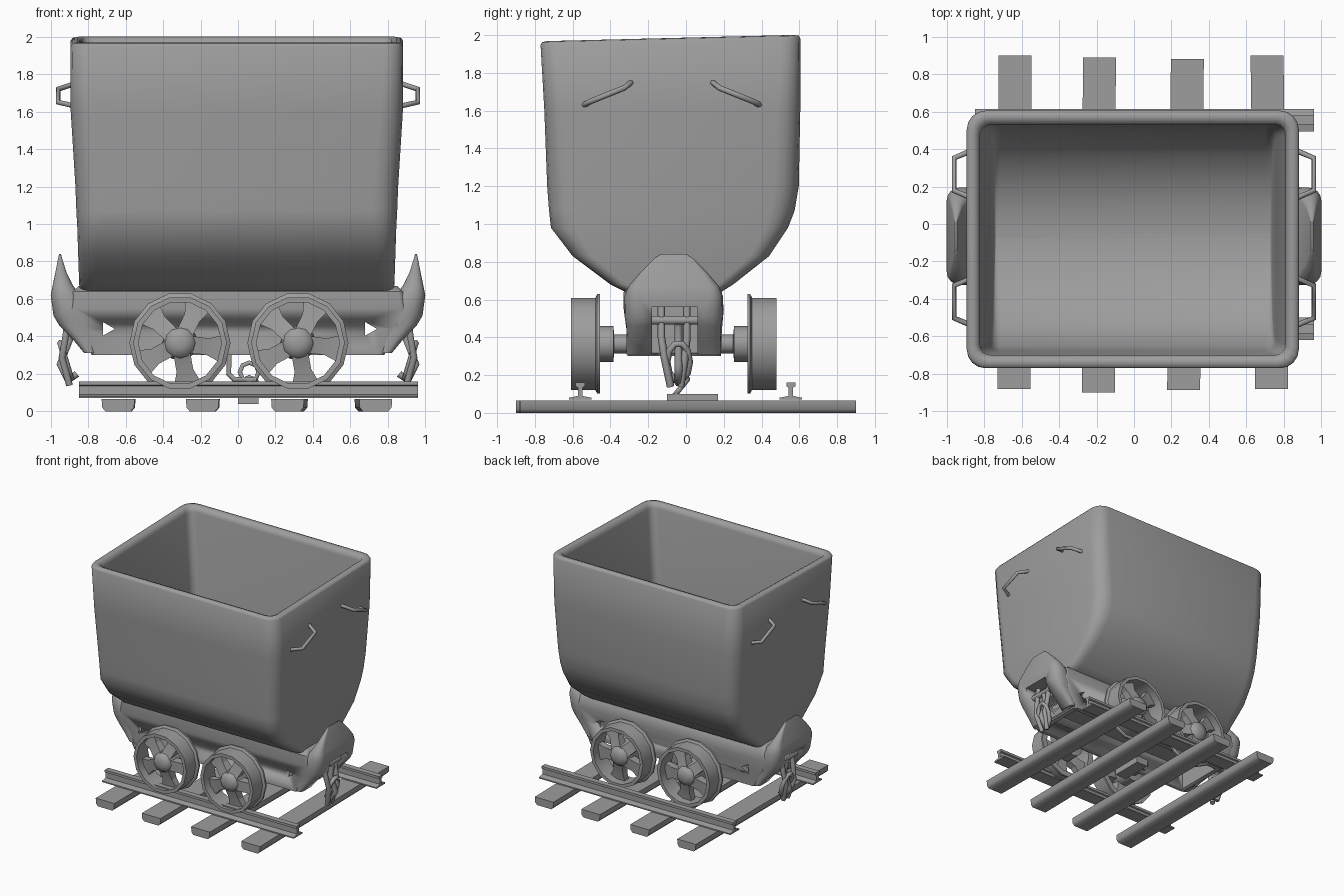
import bpy, bmesh, math
from math import pi, cos, sin
from mathutils import Vector, Matrix

cube = bpy.data.objects.get("Cube")
if cube:
    bpy.data.objects.remove(cube)

GREY = (0.34, 0.34, 0.34, 1)
steel = bpy.data.materials.new("dull grey")
steel.use_nodes = True
steel.diffuse_color = GREY
steel.node_tree.nodes["Principled BSDF"].inputs["Base Color"].default_value = GREY
MID_Y = -0.065
WHEEL_X = (-0.31, 0.32)


def finish(name, bm, angle=45):
    bmesh.ops.recalc_face_normals(bm, faces=bm.faces)
    mesh = bpy.data.meshes.new(name)
    bm.to_mesh(mesh)
    bm.free()
    mesh.materials.append(steel)
    ob = bpy.data.objects.new(name, mesh)
    bpy.context.collection.objects.link(ob)
    bpy.ops.object.select_all(action='DESELECT')
    ob.select_set(True)
    bpy.context.view_layer.objects.active = ob
    bpy.ops.object.shade_smooth_by_angle(angle=math.radians(angle))
    return ob


def bridge(bm, rings, loop=False):
    """Join rings of vertices with quads."""
    n = len(rings[0])
    pairs = list(zip(rings, rings[1:])) + ([(rings[-1], rings[0])] if loop else [])
    for a, b in pairs:
        for i in range(n):
            bm.faces.new((a[i], a[(i + 1) % n], b[(i + 1) % n], b[i]))
    if not loop:
        bm.faces.new(rings[0])
        bm.faces.new(rings[-1])


def loft(name, levels, tilt=0, angle=45):
    """Stack rounded rectangles given as (z, x0, x1, y0, y1, radius)."""
    bm = bmesh.new()
    rings = []
    for z, x0, x1, y0, y1, r in levels:
        ring = []
        corners = ((x1 - r, y1 - r), (x0 + r, y1 - r), (x0 + r, y0 + r), (x1 - r, y0 + r))
        for c, (cx, cy) in enumerate(corners):
            for k in range(5):
                a = (c + k / 4) * pi / 2
                x, y = cx + r * cos(a), cy + r * sin(a)
                lift = tilt * (y - MID_Y) if z > 1.8 else 0
                ring.append(bm.verts.new((x, y, z + lift)))
        rings.append(ring)
    bridge(bm, rings)
    return finish(name, bm, angle)


def lathe(bm, profile, segments, centre, loop=False):
    """Spin (radius, y) points about a y axis through centre."""
    rings = [[bm.verts.new(Vector(centre) + Vector((r * cos(2 * pi * i / segments), y,
              r * sin(2 * pi * i / segments)))) for i in range(segments)] for r, y in profile]
    bridge(bm, rings, loop)


def tube(name, points, radius, closed=False):
    curve = bpy.data.curves.new(name, 'CURVE')
    curve.dimensions = '3D'
    curve.bevel_depth = radius
    curve.bevel_resolution = 1
    curve.use_fill_caps = True
    spline = curve.splines.new('POLY')
    spline.points.add(len(points) - 1)
    for p, co in zip(spline.points, points):
        p.co = (*co, 1)
    spline.use_cyclic_u = closed
    curve.materials.append(steel)
    ob = bpy.data.objects.new(name, curve)
    bpy.context.collection.objects.link(ob)


def box(name, lo, hi):
    bm = bmesh.new()
    lo, hi = Vector(lo), Vector(hi)
    bmesh.ops.create_cube(bm, size=1, matrix=Matrix.Translation((lo + hi) / 2)
                          @ Matrix.Diagonal((*(hi - lo), 1)))
    return finish(name, bm)


def cut(target, cutter):
    mod = target.modifiers.new("cut", 'BOOLEAN')
    mod.object = cutter
    mod.operation = 'DIFFERENCE'
    mod.solver = 'EXACT'
    bpy.ops.object.select_all(action='DESELECT')
    bpy.context.view_layer.objects.active = target
    target.select_set(True)
    bpy.ops.object.modifier_apply(modifier=mod.name)
    bpy.data.objects.remove(cutter)


# Bin: outer wall from the bottom up, over the rolled rim, then down inside
bin_rows = [(0.63, 0.84, -0.30, 0.17, 0.06), (0.68, 0.845, -0.40, 0.25, 0.08),
            (0.83, 0.85, -0.60, 0.44, 0.10), (0.98, 0.855, -0.715, 0.54, 0.12),
            (1.07, 0.86, -0.725, 0.575, 0.13), (1.20, 0.865, -0.735, 0.597, 0.13),
            (1.60, 0.89, -0.75, 0.605, 0.12),
            (1.965, 0.89, -0.77, 0.605, 0.10), (1.98, 0.88, -0.762, 0.598, 0.10),
            (1.985, 0.855, -0.735, 0.57, 0.08), (1.975, 0.83, -0.71, 0.54, 0.06),
            (1.94, 0.82, -0.70, 0.53, 0.06), (1.20, 0.77, -0.68, 0.52, 0.06),
            (1.02, 0.76, -0.65, 0.48, 0.05), (0.86, 0.75, -0.53, 0.37, 0.04),
            (0.76, 0.745, -0.36, 0.21, 0.03), (0.71, 0.74, -0.20, 0.07, 0.02),
            (0.70, 0.735, -0.08, -0.05, 0.01)]
loft("bin", [(z, -x - 0.003, x - 0.01, a, b, r) for z, x, a, b, r in bin_rows], 0.025, 60)

# Chassis: tapered trough, hollow underneath, with small triangular side holes
chassis_rows = [(0.30, 0.78, -0.31, 0.185), (0.44, 0.86, -0.315, 0.19),
                (0.55, 0.90, -0.33, 0.20), (0.64, 0.88, -0.33, 0.19), (0.67, 0.85, -0.29, 0.16)]
chassis = loft("chassis", [(z, -x, x, a, b, 0.03) for z, x, a, b in chassis_rows])
cut(chassis, box("hollow_cutter", (-0.74, -0.27, 0.2), (0.74, 0.145, 0.5)))
for sx in (-1, 1):
    bm = bmesh.new()
    lathe(bm, [(0.042, -0.5), (0.042, 0.5)], 3, (sx * 0.7, 0, 0.44))
    cut(chassis, finish("hole_cutter", bm))

# End bumpers: rounded shells narrowing to a blunt crest, with a pocket for the coupling
bumper_rows = [(0.31, 0.25, 0.76, 0.82, 0.03), (0.37, 0.25, 0.76, 0.87, 0.04),
               (0.46, 0.25, 0.77, 0.955, 0.06), (0.51, 0.26, 0.78, 0.985, 0.08),
               (0.62, 0.26, 0.84, 1.0, 0.07), (0.67, 0.24, 0.88, 0.99, 0.05),
               (0.74, 0.18, 0.915, 0.975, 0.028), (0.82, 0.10, 0.94, 0.96, 0.009),
               (0.84, 0.07, 0.945, 0.955, 0.004)]
for sx, side in ((-1, "right"), (1, "left")):
    bumper = loft(side + "_bumper", [(z, min(sx * a, sx * b), max(sx * a, sx * b),
                                      MID_Y - w, MID_Y + w, r) for z, w, a, b, r in bumper_rows])
    for part in (bumper, chassis):
        xs = sorted((sx * 0.79, sx * 1.1))
        cut(part, box("pocket_cutter", (xs[0], -0.18, 0.2), (xs[1], 0.06, 0.56)))

    # Coupling links hanging beneath each bumper
    for k, y in enumerate((-0.13, 0.005)):
        tube(f"{side}_coupling_bar_{k}", [(sx * 0.90, y, 0.57), (sx * 0.92, y, 0.40),
             (sx * 0.94, y * 0.8 - 0.01, 0.29), (sx * 0.90, y * 0.4 - 0.03, 0.14)], 0.02)
    tube(side + "_coupling_pin", [(sx * 0.91, -0.19, 0.49), (sx * 0.91, 0.07, 0.49)], 0.025)
    tube(side + "_coupling_loop", [(sx * (0.92 + 0.03 * sin(a)), -0.04 + 0.06 * cos(a),
         0.27 + 0.10 * sin(a)) for a in [i * pi / 5 for i in range(10)]], 0.018, True)
    tube(side + "_coupling_hook", [(sx * 0.92, -0.04, 0.47), (sx * 0.90, -0.04, 0.38),
         (sx * 0.95, -0.04, 0.25), (sx * 0.91, -0.04, 0.16), (sx * 0.86, -0.04, 0.20)], 0.022)

    # Slanted grab handles high on the end walls
    for k, (ya, yb) in enumerate(((-0.54, -0.29), (0.39, 0.14))):
        ends = [(0.87, 0, 1.63), (0.96, 0.15, 1.65), (0.96, 0.85, 1.72), (0.87, 1, 1.75)]
        tube(f"{side}_handle_{k}", [(sx * x, ya + (yb - ya) * t, z) for x, t, z in ends], 0.015)

# Wheels: flanged rim, five flared spokes, domed hub
for sy, row in ((-1, "front"), (1, "back")):
    for wx, side in zip(WHEEL_X, ("right", "left")):
        centre = Vector((wx, MID_Y + sy * 0.545, 0.365))
        name = f"{row}_{side}_wheel"
        bm = bmesh.new()
        rim = [(0.25, 0), (0.25, 0.13), (0.27, 0.14), (0.27, 0.155), (0.222, 0.155), (0.222, 0)]
        lathe(bm, [(r, -sy * d) for r, d in rim], 14, centre, True)
        finish(name + "_rim", bm, 30)
        bm = bmesh.new()
        for i in range(5):
            turn = Matrix.Translation(centre) @ Matrix.Rotation(i * 2 * pi / 5 + 0.45, 4, 'Y')
            rings = []
            for r, w, d0, d1 in ((0.06, 0.045, 0.03, 0.11), (0.15, 0.045, 0.06, 0.12),
                                 (0.23, 0.075, 0.07, 0.12)):
                rings.append([bm.verts.new(turn @ Vector((w * s, -sy * d, r)))
                              for s, d in ((-1, d0), (1, d0), (1, d1), (-1, d1))])
            bridge(bm, rings)
        finish(name + "_spokes", bm, 20)
        bm = bmesh.new()
        hub = [(0.03, 0.0), (0.07, 0.015), (0.09, 0.05), (0.095, 0.09), (0.095, 0.225),
               (0.05, 0.23), (0.05, 0.36)]
        lathe(bm, [(r, -sy * d) for r, d in hub], 12, centre)
        finish(name + "_hub", bm)

# Chain and pulley block beneath the middle
tube("under_hook", [(-0.04, -0.03, 0.5), (-0.05, -0.03, 0.2), (-0.02, -0.03, 0.17),
                    (0.1, -0.03, 0.17)], 0.016)
for k, z in enumerate((0.21, 0.13)):
    tube(f"chain_link_{k}", [(0.06 + 0.05 * cos(a), -0.03 + 0.04 * sin(a) * k, z + 0.05 * sin(a))
         for a in [i * pi / 4 for i in range(8)]], 0.014, True)
box("chain_plate", (0.0, -0.10, 0.04), (0.11, 0.17, 0.10))

# Rails with an I section
half = [(0.06, 0.07), (0.06, 0.08), (0.012, 0.09), (0.012, 0.135), (0.024, 0.14), (0.024, 0.16)]
section = half + [(-y, z) for y, z in reversed(half)]
for y0, row in ((-0.56, "front"), (0.555, "back")):
    bm = bmesh.new()
    bridge(bm, [[bm.verts.new((x, y0 + y, z)) for y, z in section] for x in (-0.85, 0.96)])
    finish(row + "_rail", bm, 25)

# Sleepers: slightly skewed planks with softened undersides
ends = ((-0.64, -0.88, -0.635, 0.9), (-0.19, -0.9, -0.185, 0.89),
        (0.265, -0.885, 0.285, 0.88), (0.735, -0.88, 0.71, 0.9))
plank = [(-0.068, 0.0), (0.068, 0.0), (0.085, 0.02), (0.088, 0.065), (-0.088, 0.065), (-0.085, 0.02)]
for k, (xf, yf, xb, yb) in enumerate(ends):
    bm = bmesh.new()
    bridge(bm, [[bm.verts.new((c + x, y, z)) for x, z in plank] for c, y in ((xf, yf), (xb, yb))])
    finish(f"sleeper_{k}", bm, 50)
